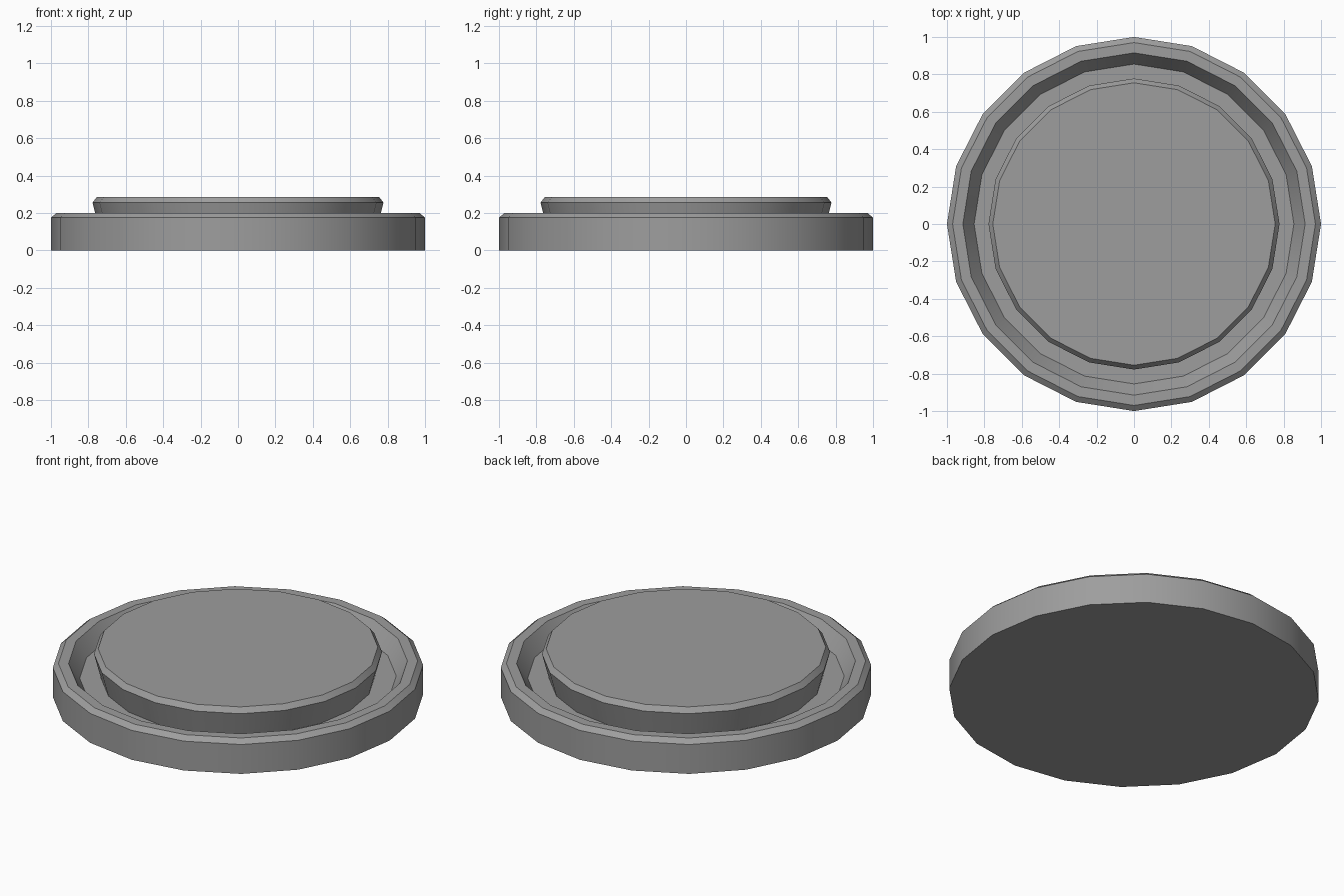
import bpy, bmesh
from math import cos, sin, tau

if "Cube" in bpy.data.objects:
    bpy.data.objects.remove(bpy.data.objects["Cube"])

SIDES = 20

def lathe(name, profile):
    """Turn a (radius, height) profile round z; both ends are capped flat."""
    bm = bmesh.new()
    rings = [[bm.verts.new((r * cos(tau * i / SIDES), r * sin(tau * i / SIDES), z))
              for i in range(SIDES)] for r, z in profile]
    for a, b in zip(rings, rings[1:]):
        for i in range(SIDES):
            j = (i + 1) % SIDES
            bm.faces.new((a[i], a[j], b[j], b[i]))
    bm.faces.new(rings[0][::-1])
    bm.faces.new(rings[-1])
    mesh = bpy.data.meshes.new(name)
    bm.to_mesh(mesh)
    bm.free()
    obj = bpy.data.objects.new(name, mesh)
    bpy.context.collection.objects.link(obj)
    bpy.ops.object.select_all(action='DESELECT')
    obj.select_set(True)
    bpy.context.view_layer.objects.active = obj
    bpy.ops.object.shade_smooth_by_angle(angle=0.44)
    return obj

# Round base with chamfered rim, recessed groove and raised, undercut button
base = lathe("button_base", [
    (1.0, 0), (1.0, 0.175), (0.97, 0.2), (0.915, 0.2),
    (0.855, 0.11), (0.74, 0.11),
    (0.778, 0.255), (0.755, 0.285)])

# Dark grey finish
grey = bpy.data.materials.new("dark_grey")
grey.diffuse_color = (0.34, 0.34, 0.34, 1)
grey.use_nodes = True
grey.node_tree.nodes["Principled BSDF"].inputs["Base Color"].default_value = grey.diffuse_color
base.data.materials.append(grey)
